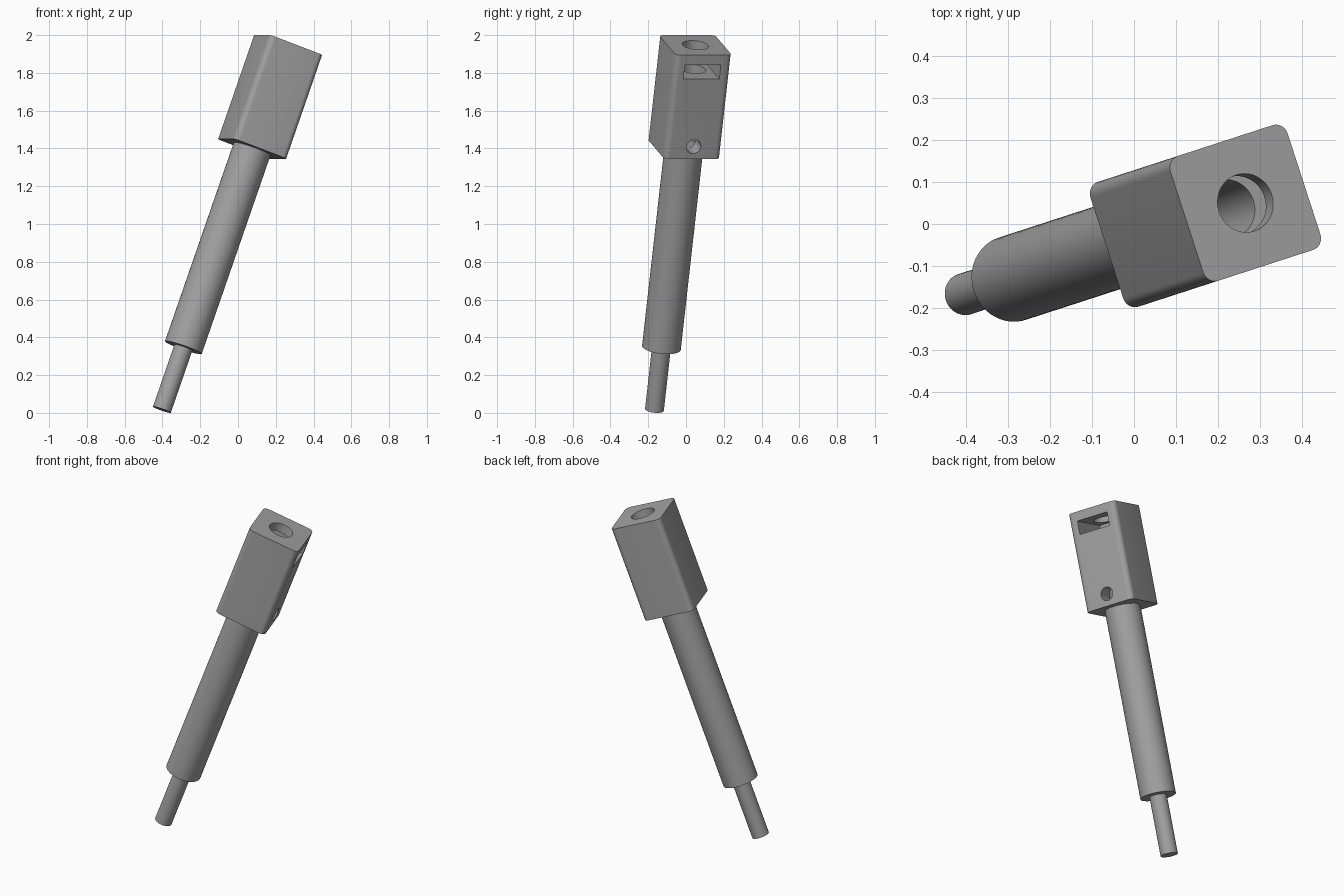
import bpy
import bmesh
from math import radians
from mathutils import Matrix, Vector

if "Cube" in bpy.data.objects:
    bpy.data.objects.remove(bpy.data.objects["Cube"])

# Measurements along and across the tilted axis
LENGTH, STEP, HEAD = 2.054, 0.35, 1.469
HALF, CORNER = 0.156, 0.03
POSE = (Matrix.Translation((-0.403, -0.167, 0.017))
        @ Matrix.Rotation(radians(18), 4, "Z")
        @ Matrix.Rotation(radians(20), 4, "Y"))

grey = bpy.data.materials.new("plain grey")
grey.use_nodes = True
colour = (0.36, 0.36, 0.36, 1)
grey.diffuse_color = colour
grey.node_tree.nodes["Principled BSDF"].inputs["Base Color"].default_value = colour


def make_object(name, bm):
    mesh = bpy.data.meshes.new(name)
    bm.to_mesh(mesh)
    bm.free()
    mesh.materials.append(grey)
    obj = bpy.data.objects.new(name, mesh)
    bpy.context.collection.objects.link(obj)
    return obj


def rod(name, radius, low, high, sideways=False):
    bm = bmesh.new()
    place = Matrix.Translation((0, 0, (low + high) / 2))
    if sideways:
        place = Matrix.Rotation(radians(90), 4, "Y") @ place
    bmesh.ops.create_cone(bm, cap_ends=True, segments=64, radius1=radius,
                          radius2=radius, depth=high - low, matrix=place)
    return make_object(name, bm)


def block(name, low, high, corner=0):
    low, high = Vector(low), Vector(high)
    bm = bmesh.new()
    bmesh.ops.create_cube(bm, size=1, matrix=Matrix.Translation((low + high) / 2)
                          @ Matrix.Diagonal((*(high - low), 1)))
    if corner:
        uprights = [e for e in bm.edges
                    if abs(e.verts[0].co.z - e.verts[1].co.z) > 0.01]
        bmesh.ops.bevel(bm, geom=uprights, offset=corner, segments=8,
                        profile=0.5, affect="EDGES")
    return make_object(name, bm)


def cut(target, cutter):
    cutter.hide_render = True
    mod = target.modifiers.new("cut", "BOOLEAN")
    mod.operation, mod.solver, mod.object = "DIFFERENCE", "EXACT", cutter
    bpy.context.view_layer.objects.active = target
    bpy.ops.object.modifier_apply(modifier=mod.name)
    bpy.data.objects.remove(cutter)


# Square head with rounded upright corners
head = block("head", (-HALF, -HALF, HEAD), (HALF, HALF, LENGTH), CORNER)

# Bore from the top, side slot for a nut, and small cross hole
cut(head, rod("bore", 0.07, HEAD + 0.03, LENGTH + 0.1))
cut(head, block("slot", (-0.1, -0.1, 1.92), (HALF + 0.1, 0.1, 2.0)))
cross_hole = rod("cross_hole", 0.039, 0, HALF + 0.1, sideways=True)
cross_hole.data.transform(Matrix.Translation((0, 0, HEAD + 0.07)))
cut(head, cross_hole)

# Long shaft and thin end pin
shaft = rod("shaft", 0.103, STEP, HEAD)
pin = rod("end_pin", 0.05, 0, STEP)

# Tilt the whole tool and smooth the round faces
for part in (head, shaft, pin):
    part.data.transform(POSE)
    bpy.ops.object.select_all(action="DESELECT")
    part.select_set(True)
    bpy.context.view_layer.objects.active = part
    bpy.ops.object.shade_smooth_by_angle(angle=radians(30))
